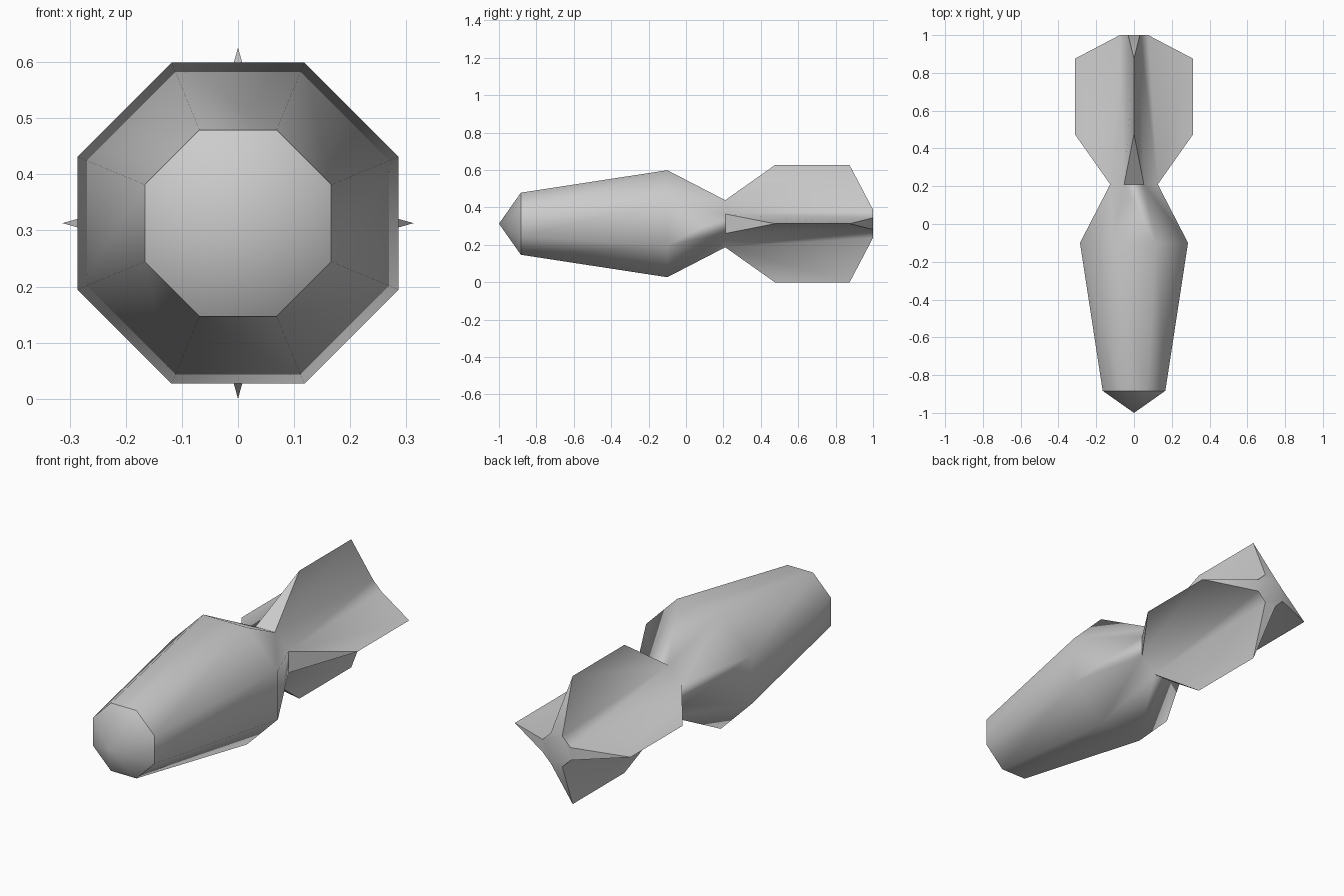
import bpy, bmesh
from math import cos, sin, radians

cube = bpy.data.objects.get("Cube")
if cube:
    bpy.data.objects.remove(cube, do_unlink=True)

SIDES = 8
AXIS_Z = 0.313      # height of the long axis
FIN_R = 0.313       # reach of the fin tips
FIN_Y = (0.475, 0.875)

grey = bpy.data.materials.new("plain_grey")
grey.use_nodes = True
grey.diffuse_color = (0.6, 0.6, 0.6, 1)
grey.node_tree.nodes["Principled BSDF"].inputs["Base Color"].default_value = (0.6, 0.6, 0.6, 1)

bm = bmesh.new()


def point(radius, angle, y):
    a = radians(angle)
    return bm.verts.new((radius * cos(a), y, AXIS_Z + radius * sin(a)))


def ring(y, apothem):
    """Octagon with flat sides facing the axes."""
    step = 360 / SIDES
    return [point(apothem / cos(radians(step / 2)), step * (i - 0.5), y)
            for i in range(SIDES)]


# Body rings from the nose base to the tail end
nose, belly, waist, tail = [ring(y, r) for y, r in
                            ((-0.883, 0.166), (-0.10, 0.286), (0.21, 0.126), (1.0, 0.075))]
tip = bm.verts.new((0, -1, AXIS_Z))

for i in range(SIDES):
    j = (i + 1) % SIDES
    # Pointed nose and swelling body
    bm.faces.new((tip, nose[i], nose[j]))
    for a, b in ((nose, belly), (belly, waist)):
        bm.faces.new((a[i], b[i], b[j], a[j]))
    if i % 2:
        # Diagonal valley between two fins
        bm.faces.new((waist[i], tail[i], tail[j], waist[j]))
    else:
        # Wedge fin drawn out of the axis side to a knife edge
        front, back = [point(FIN_R, 45 * i, y) for y in FIN_Y]
        bm.faces.new((waist[i], front, waist[j]))
        bm.faces.new((tail[i], tail[j], back))
        bm.faces.new((waist[i], tail[i], back, front))
        bm.faces.new((waist[j], front, back, tail[j]))

# Tail end cap
bm.faces.new(tail)
bmesh.ops.recalc_face_normals(bm, faces=bm.faces)

mesh = bpy.data.meshes.new("finned_body")
bm.to_mesh(mesh)
bm.free()
mesh.materials.append(grey)
body = bpy.data.objects.new("finned_body", mesh)
bpy.context.collection.objects.link(body)

# Smooth shading with sharp nose rim and fin edges
bpy.ops.object.select_all(action="DESELECT")
body.select_set(True)
bpy.context.view_layer.objects.active = body
bpy.ops.object.shade_smooth_by_angle(angle=radians(45))
weighted = body.modifiers.new("weighted_normals", "WEIGHTED_NORMAL")
weighted.mode = "FACE_AREA"
weighted.keep_sharp = True
